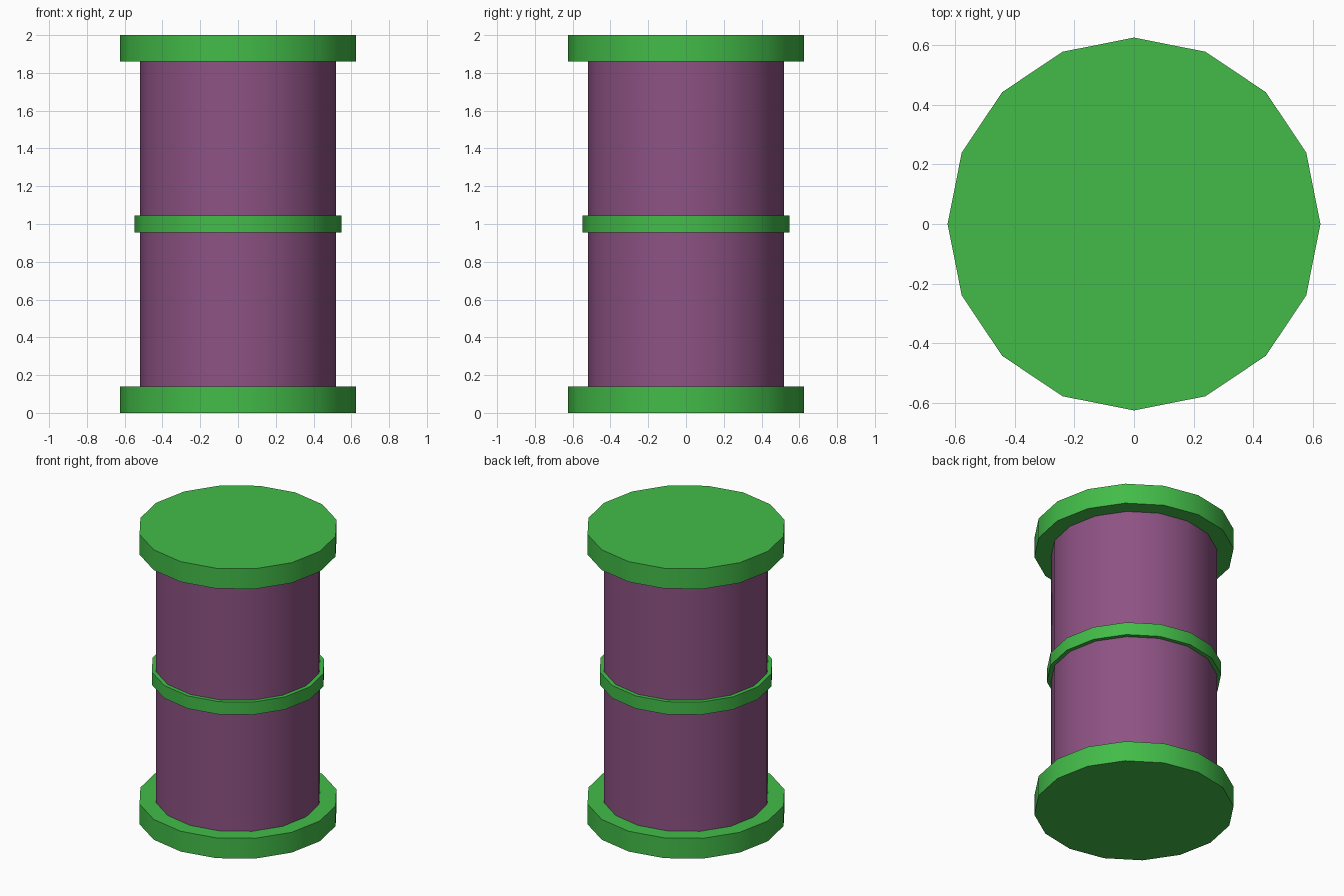
import bpy
from math import radians

if "Cube" in bpy.data.objects:
    bpy.data.objects.remove(bpy.data.objects["Cube"])


def material(name, color):
    m = bpy.data.materials.new(name)
    m.diffuse_color = (*color, 1)
    m.use_nodes = True
    m.node_tree.nodes["Principled BSDF"].inputs["Base Color"].default_value = m.diffuse_color
    return m


green = material("green_trim", (0.055, 0.50, 0.065))
purple = material("purple_body", (0.27, 0.085, 0.23))


def drum(name, radius, z0, z1, mat):
    """16-sided upright cylinder between two heights, smooth sides and sharp rims."""
    bpy.ops.mesh.primitive_cylinder_add(
        vertices=16, radius=radius, depth=z1 - z0, location=(0, 0, (z0 + z1) / 2))
    ob = bpy.context.object
    ob.name = name
    ob.data.materials.append(mat)
    bpy.ops.object.shade_smooth_by_angle(angle=radians(30))
    return ob


# Main barrel, set slightly into both caps
drum("barrel_body", 0.52, 0.12, 1.88, purple)

# End caps and the thin band around the middle
drum("bottom_cap", 0.625, 0.0, 0.14, green)
drum("top_cap", 0.625, 1.86, 2.0, green)
drum("middle_band", 0.547, 0.956, 1.044, green)
